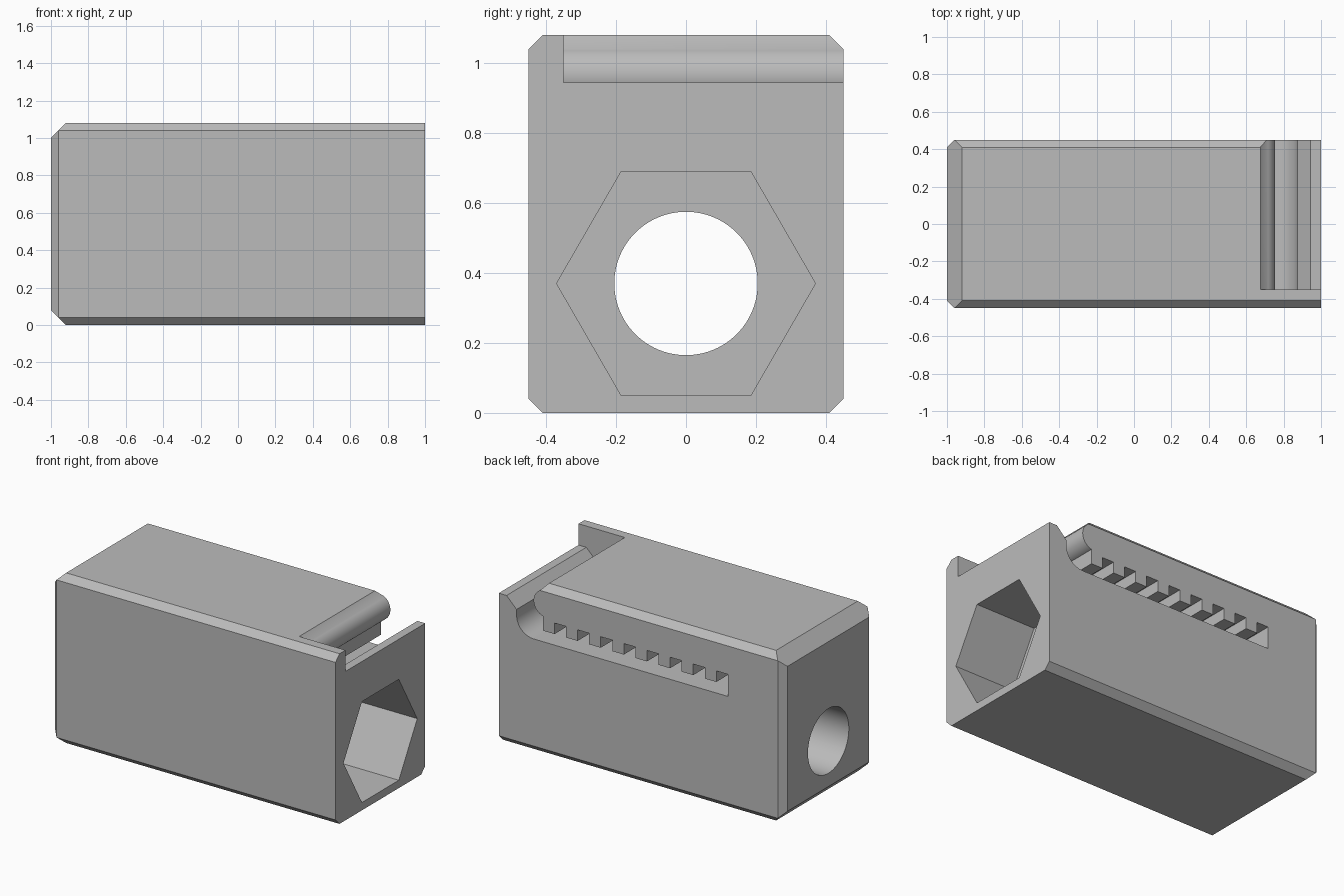
import bpy
import bmesh
from math import cos, sin, radians
from mathutils import Vector

cube = bpy.data.objects.get("Cube")
if cube:
    bpy.data.objects.remove(cube, do_unlink=True)

grey = bpy.data.materials.new("plain grey")
grey.use_nodes = True
tone = (0.5, 0.5, 0.5, 1)
grey.diffuse_color = tone
grey.node_tree.nodes["Principled BSDF"].inputs["Base Color"].default_value = tone


def to_object(name, bm):
    bmesh.ops.recalc_face_normals(bm, faces=bm.faces)
    mesh = bpy.data.meshes.new(name)
    bm.to_mesh(mesh)
    bm.free()
    mesh.materials.append(grey)
    obj = bpy.data.objects.new(name, mesh)
    bpy.context.collection.objects.link(obj)
    return obj


def prism(name, outline, offset):
    """Extrude a closed outline of 3D points along offset."""
    bm = bmesh.new()
    face = bm.faces.new([bm.verts.new(p) for p in outline])
    ext = bmesh.ops.extrude_face_region(bm, geom=[face])
    moved = [g for g in ext["geom"] if isinstance(g, bmesh.types.BMVert)]
    bmesh.ops.translate(bm, verts=moved, vec=Vector(offset))
    return to_object(name, bm)


def arc(cx, cz, r, start, end, steps):
    angles = [radians(start + (end - start) * i / steps) for i in range(steps + 1)]
    return [(cx + r * cos(a), cz + r * sin(a)) for a in angles]


# Chamfered block: convex hull of nested rectangles (x, half width, low z, high z)
W, H, C = 0.45, 1.08, 0.04
bm = bmesh.new()
for x, w, low in ((-1, W - C, 2 * C), (C - 1, W, C), (2 * C - 1, W - C, 0),
                  (1, W, C), (1, W - C, 0)):
    for y in (-w, w):
        for z in (low, H - low):
            bm.verts.new((x, y, z))
bmesh.ops.convex_hull(bm, input=bm.verts)
bmesh.ops.dissolve_limit(bm, angle_limit=0.01, verts=bm.verts, edges=bm.edges)
block = to_object("block", bm)

# Round bore and hexagonal pocket on the same axis
AXIS_Z = 0.37


def ring(x, r, sides):
    return [(x, y, z) for y, z in arc(0, AXIS_Z, r, 0, 360 - 360 / sides, sides - 1)]


bore = prism("bore_cutter", ring(-1.2, 0.205, 96), (2.4, 0, 0))
pocket = prism("hex_pocket_cutter", ring(0.58, 0.37, 6), (0.6, 0, 0))

# Hooked slot: outer wall, rounded corner and flat floor
FLOOR, TOOTH, ROOF = 0.72, 0.79, 0.86
START, STEP, COUNT = 0.69, 0.0812, 8
profile = [(1.2, 1.2), (1.2, 0.945), (0.945, 0.945), (0.875, 0.875)]
profile += arc(0.755, 0.84, 0.12, 0, -90, 16)
END = START - 2 * COUNT * STEP
profile.append((END, FLOOR))
# Toothed roof, running back towards the opening
for i in range(COUNT):
    x = END + 2 * i * STEP
    profile += [(x, ROOF), (x + STEP, ROOF), (x + STEP, TOOTH), (x + 2 * STEP, TOOTH)]
# Rounded nose and sloped lip
profile += arc(0.67, 0.965, 0.085, -76, 62, 24)
profile += [(0.675, H), (0.675, 1.2)]
slot = prism("slot_cutter", [(x, -0.35, z) for x, z in profile], (0, 1, 0))

for cutter in (bore, pocket, slot):
    mod = block.modifiers.new(cutter.name, "BOOLEAN")
    mod.operation = "DIFFERENCE"
    mod.solver = "EXACT"
    mod.object = cutter

# Bake the cuts, then drop the cutters
bpy.context.view_layer.update()
graph = bpy.context.evaluated_depsgraph_get()
result = bpy.data.meshes.new_from_object(block.evaluated_get(graph))
block.modifiers.clear()
block.data = result
for cutter in (bore, pocket, slot):
    bpy.data.objects.remove(cutter, do_unlink=True)

bpy.ops.object.select_all(action="DESELECT")
block.select_set(True)
bpy.context.view_layer.objects.active = block
bpy.ops.object.shade_smooth_by_angle(angle=radians(25))
